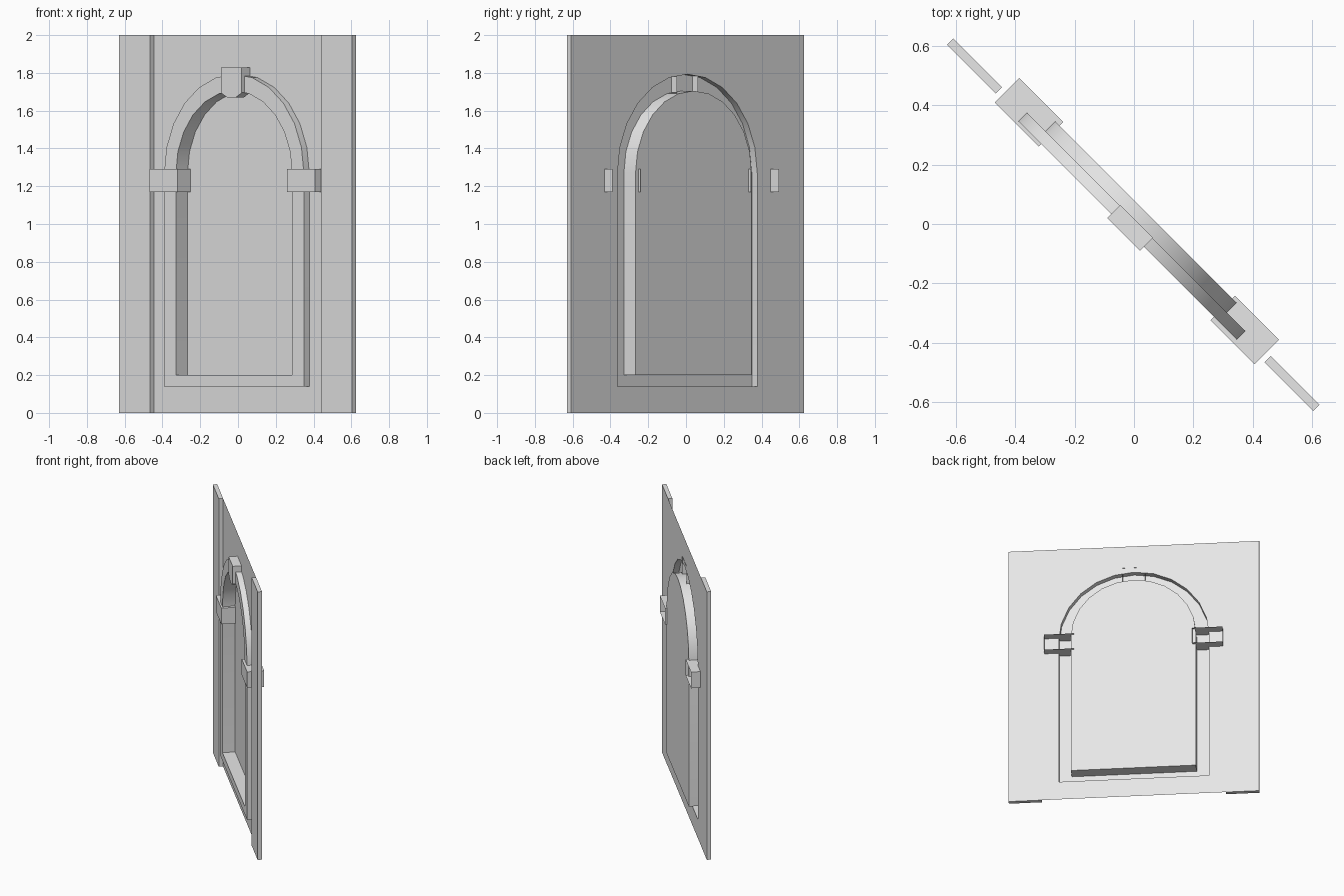
import bpy
import bmesh
from math import pi, cos, sin, radians

cube = bpy.data.objects.get("Cube")
if cube:
    bpy.data.objects.remove(cube, do_unlink=True)

GREY = (0.8, 0.8, 0.8, 1.0)
stone = bpy.data.materials.new("light_grey_plaster")
stone.use_nodes = True
stone.diffuse_color = GREY
stone.node_tree.nodes["Principled BSDF"].inputs["Base Color"].default_value = GREY

# Every part is built facing -y, then turned about z
TURN = radians(-45)
WALL_Y = 0.0105
HALF_WIDTH = 0.873
HEIGHT = 2.0


def finish(name, bm, smooth=False):
    mesh = bpy.data.meshes.new(name)
    bm.to_mesh(mesh)
    bm.free()
    mesh.materials.append(stone)
    obj = bpy.data.objects.new(name, mesh)
    bpy.context.collection.objects.link(obj)
    obj.rotation_euler.z = TURN
    if smooth:
        bpy.ops.object.select_all(action='DESELECT')
        obj.select_set(True)
        bpy.context.view_layer.objects.active = obj
        bpy.ops.object.shade_smooth_by_angle(angle=radians(30))
    return obj


def arch_outline(radius, base, spring=1.27, segments=12):
    points = [(-radius, base), (radius, base)]
    for i in range(segments + 1):
        a = pi * i / segments
        points.append((radius * cos(a), spring + radius * sin(a)))
    return points


def add_loop(bm, outline, y):
    return [bm.verts.new((x, y, z)) for x, z in outline]


def bridge(bm, a, b):
    for i in range(len(a)):
        j = (i + 1) % len(a)
        bm.faces.new((a[i], a[j], b[j], b[i]))


def extruded(name, outline, front, back, open_back=False):
    """Solid block, or a shell without its rear face."""
    bm = bmesh.new()
    a, b = add_loop(bm, outline, front), add_loop(bm, outline, back)
    bridge(bm, a, b)
    bm.faces.new(a)
    rear = bm.faces.new(b[::-1])
    bmesh.ops.recalc_face_normals(bm, faces=bm.faces)
    if open_back:
        bmesh.ops.delete(bm, geom=[rear], context='FACES_ONLY')
    return finish(name, bm)


def rectangle(x0, x1, z0, z1):
    return [(x0, z0), (x1, z0), (x1, z1), (x0, z1)]


# Thin wall sheet with a raised arched surround and a sunken pane
bm = bmesh.new()
outer, inner = arch_outline(0.523, 0.14), arch_outline(0.435, 0.2)
border = add_loop(bm, rectangle(-HALF_WIDTH, HALF_WIDTH, 0, HEIGHT), WALL_Y)
hole = add_loop(bm, outer, WALL_Y)
edges = []
for loop in (border, hole):
    edges += [bm.edges.new((loop[i - 1], loop[i])) for i in range(len(loop))]
bmesh.ops.triangle_fill(bm, use_beauty=True, use_dissolve=False, edges=edges)
rim_out = add_loop(bm, outer, -0.03)
rim_in = add_loop(bm, inner, -0.03)
recess = add_loop(bm, inner, 0.057)
bridge(bm, hole, rim_out)
bridge(bm, rim_out, rim_in)
bridge(bm, rim_in, recess)
pane = bm.faces.new(recess)
bmesh.ops.recalc_face_normals(bm, faces=bm.faces)
pane.normal_update()
if pane.normal.y > 0:
    bmesh.ops.reverse_faces(bm, faces=bm.faces)
finish("wall_with_arched_window", bm, smooth=True)

# Edge pilasters and impost blocks on both sides
for side, s, shift in (("right", -1, 0.0025), ("left", 1, -0.0025)):
    xs = sorted((s * 0.641, s * HALF_WIDTH))
    extruded(side + "_pilaster", rectangle(*xs, 0, HEIGHT), -0.019, 0.011)
    xs = sorted((s * 0.412, s * 0.622))
    extruded(side + "_impost", rectangle(*xs, 1.17, 1.29),
             -0.0445 + shift, 0.0725 + shift, open_back=True)

# Keystone with chamfered lower corners
extruded("keystone", [(-0.032, 1.67), (0.032, 1.67), (0.078, 1.695),
                      (0.078, 1.828), (-0.078, 1.828), (-0.078, 1.695)],
         -0.05, 0.012, open_back=True)
